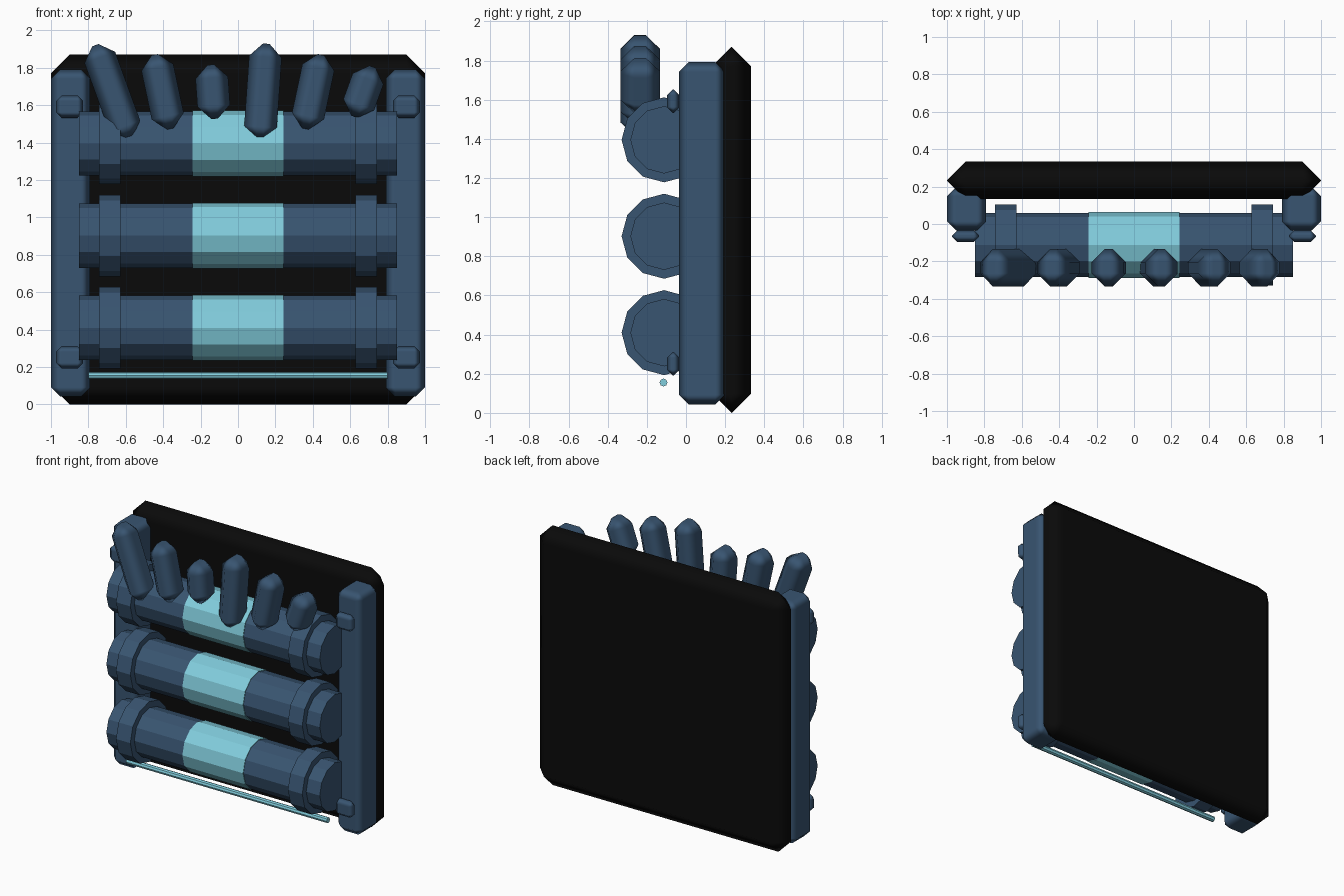
import bpy, math

if "Cube" in bpy.data.objects:
    bpy.data.objects.remove(bpy.data.objects["Cube"])


def material(name, rgb):
    m = bpy.data.materials.new(name)
    m.diffuse_color = (*rgb, 1)
    m.use_nodes = True
    m.node_tree.nodes["Principled BSDF"].inputs["Base Color"].default_value = m.diffuse_color
    return m


BLUE = material("slate blue", (0.04, 0.09, 0.165))
TEAL = material("pale teal", (0.22, 0.61, 0.72))
BLACK = material("black", (0.003, 0.003, 0.003))


def bevel_box(name, center, size, bevel, mat, tilt=0):
    """Box with single-segment chamfers, tilted about y."""
    bpy.ops.mesh.primitive_cube_add(size=1)
    ob = bpy.context.object
    ob.name = name
    ob.scale = size
    bpy.ops.object.transform_apply(location=False, rotation=False, scale=True)
    ob.location = center
    ob.rotation_euler = (0, math.radians(tilt), 0)
    ob.data.materials.append(mat)
    bpy.ops.object.shade_smooth()
    mod = ob.modifiers.new("chamfer", "BEVEL")
    mod.width = bevel
    mod.segments = 1
    mod.limit_method = 'NONE'
    mod.harden_normals = True
    return ob


def x_cylinder(name, x0, x1, y, z, r, mat, sides=12):
    """Flat-shaded cylinder lying along x."""
    bpy.ops.mesh.primitive_cylinder_add(
        vertices=sides, radius=r, depth=x1 - x0,
        location=((x0 + x1) / 2, y, z), rotation=(0, math.pi / 2, 0))
    ob = bpy.context.object
    ob.name = name
    ob.data.materials.append(mat)
    return ob


# Back panel
bevel_box("back_panel", (0, 0.233, 0.935), (2, 0.2, 1.87), 0.0995, BLACK)

# Side rails with bolts
for s, side in ((-1, "left"), (1, "right")):
    bevel_box(f"{side}_rail", (s * 0.895, 0.082, 0.917), (0.21, 0.235, 1.75), 0.05, BLUE)
    for z, level in ((0.252, "lower"), (1.593, "upper")):
        bevel_box(f"{side}_{level}_bolt", (s * 0.9, -0.065, z), (0.145, 0.065, 0.12), 0.03, BLUE)

# Horizontal rolls with centre bands and end collars
Y = -0.112
for i in range(3):
    z = 0.41 + i * 0.4925
    x_cylinder(f"roll_{i + 1}", -0.85, 0.85, Y, z, 0.172, BLUE)
    x_cylinder(f"centre_band_{i + 1}", -0.242, 0.242, Y, z, 0.176, TEAL)
    for s, side in ((-1, "left"), (1, "right")):
        x_cylinder(f"{side}_collar_{i + 1}", s * 0.685 - 0.057, s * 0.685 + 0.057,
                   Y, z, 0.217, BLUE)

# Thin light strip along the bottom
x_cylinder("light_strip", -0.8, 0.8, -0.115, 0.155, 0.02, TEAL, 8)

# Fanned prongs along the top
lengths = (0.53, 0.405, 0.29, 0.515, 0.405, 0.285)
for i, length in enumerate(lengths):
    x = -0.672 + i * 0.2685
    bevel_box(f"prong_{i + 1}", (x, -0.234, 1.672), (0.175, 0.2, length), 0.07, BLUE,
              tilt=-20 + i * 8)
